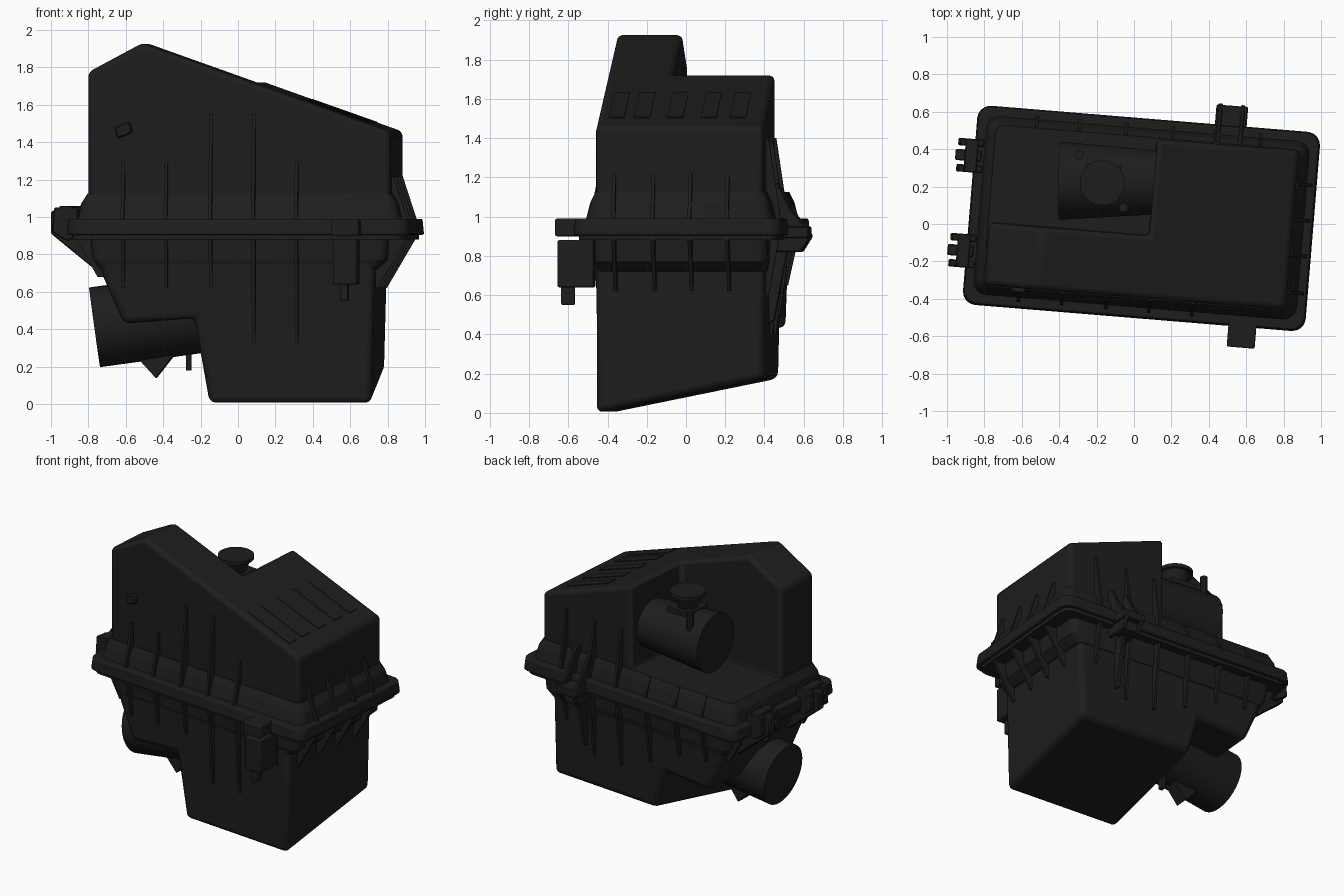
import bpy, bmesh, math
from mathutils import Vector, Matrix

if "Cube" in bpy.data.objects:
    bpy.data.objects.remove(bpy.data.objects["Cube"])

# The whole box sits slightly turned on the ground plan
M = Matrix.Translation((0.04, 0.03, 0)) @ Matrix.Rotation(math.radians(-4.7), 4, 'Z')
mat = bpy.data.materials.new("black plastic")
mat.diffuse_color = (0.0125, 0.0125, 0.0125, 1)
mat.use_nodes = True
mat.node_tree.nodes["Principled BSDF"].inputs["Base Color"].default_value = mat.diffuse_color


def loft(bm, a, b):
    va = [bm.verts.new(p) for p in a]
    vb = [bm.verts.new(p) for p in b]
    n = len(va)
    bm.faces.new(va)
    bm.faces.new(vb[::-1])
    for i in range(n):
        bm.faces.new((va[i], vb[i], vb[(i + 1) % n], va[(i + 1) % n]))


def box(bm, x0, x1, y0, y1, z0, z1):
    r = [(x0, y0), (x1, y0), (x1, y1), (x0, y1)]
    loft(bm, [(x, y, z0) for x, y in r], [(x, y, z1) for x, y in r])


def rrect(x0, x1, y0, y1, r, z, n=4):
    pts = []
    for k, (cx, cy) in enumerate([(x1 - r, y1 - r), (x0 + r, y1 - r), (x0 + r, y0 + r), (x1 - r, y0 + r)]):
        for i in range(n + 1):
            a = math.pi / 2 * (k + i / n)
            pts.append((cx + r * math.cos(a), cy + r * math.sin(a), z))
    return pts


def cyl(bm, p0, p1, r0, r1, n=28):
    p0, p1 = Vector(p0), Vector(p1)
    d = (p1 - p0).normalized()
    s = d.orthogonal().normalized()
    t = d.cross(s)

    def ring(p, r):
        return [p + r * (s * math.cos(2 * math.pi * i / n) + t * math.sin(2 * math.pi * i / n)) for i in range(n)]
    loft(bm, ring(p0, r0), ring(p1, r1))


def profile_y(bm, pts, y0, y1):
    loft(bm, [(x, y0, z) for x, z in pts], [(x, y1, z) for x, z in pts])


def profile_x(bm, pts, x0, x1):
    loft(bm, [(x0, y, z) for y, z in pts], [(x1, y, z) for y, z in pts])


def finish(name, bm, bevel=0, segs=3):
    bmesh.ops.recalc_face_normals(bm, faces=bm.faces[:])
    me = bpy.data.meshes.new(name)
    bm.to_mesh(me)
    bm.free()
    me.materials.append(mat)
    ob = bpy.data.objects.new(name, me)
    bpy.context.collection.objects.link(ob)
    if bevel:
        m = ob.modifiers.new("round", 'BEVEL')
        m.width, m.segments = bevel, segs
        m.limit_method, m.angle_limit = 'ANGLE', math.radians(18)
    return ob


def roof(u):
    return 1.925 - 0.352 * (u + 0.52)


# Lid: sloping profile with a pocket cut out of the rear left
bm = bmesh.new()
profile_y(bm, [(-.81, 1.0), (-.81, 1.775), (-.52, 1.93), (.81, roof(.81)), (.81, 1.0)], -.425, .43)
lid = finish("lid", bm)
bm = bmesh.new()
box(bm, -1.2, .05, -.09, .8, 1.11, 2.3)
cutter = finish("pocket_cutter", bm)
cutter.hide_render = True
bo = lid.modifiers.new("pocket", 'BOOLEAN')
bo.object, bo.operation, bo.solver = cutter, 'DIFFERENCE', 'EXACT'
dg = bpy.context.evaluated_depsgraph_get()
cut_mesh = bpy.data.meshes.new_from_object(lid.evaluated_get(dg))
lid.modifiers.clear()
lid.data = cut_mesh
bpy.data.objects.remove(cutter)
m = lid.modifiers.new("round", 'BEVEL')
m.width, m.segments, m.limit_method = .028, 3, 'ANGLE'
m.angle_limit = math.radians(18)

# Lid skirt flaring out to the flange
bm = bmesh.new()
loft(bm, rrect(-.87, .87, -.48, .485, .07, .97), rrect(-.85, .85, -.455, .46, .06, 1.07))
loft(bm, rrect(-.85, .85, -.455, .46, .06, 1.07), rrect(-.815, .815, -.43, .435, .04, 1.125))
finish("lid_skirt", bm)

# Flange halves
bm = bmesh.new()
loft(bm, rrect(-.92, .92, -.535, .535, .07, .905), rrect(-.912, .912, -.527, .527, .07, .99))
finish("upper_flange", bm, .008, 2)
bm = bmesh.new()
loft(bm, rrect(-.895, .895, -.51, .51, .07, .88), rrect(-.895, .895, -.51, .51, .07, .91))
finish("lower_flange", bm)

# Lower housing: stepped profile, floor rising towards the back
bm = bmesh.new()
profile_y(bm, [(-.76, .9), (-.73, .68), (-.62, .43), (-.24, .46), (-.16, 0), (.71, 0), (.73, .9)], -.43, .43)
for v in bm.verts:
    if v.co.y > 0 and v.co.z < .1:
        v.co.z += .175
finish("lower_housing", bm, .035)
bm = bmesh.new()
loft(bm, rrect(-.75, .735, -.425, .435, .05, .72), rrect(-.785, .79, -.435, .445, .05, .77))
loft(bm, rrect(-.785, .79, -.435, .445, .05, .77), rrect(-.8, .8, -.44, .45, .05, .89))
finish("lower_skirt", bm)

# Triangular stiffening ribs on all sides, above and below the flange
bm = bmesh.new()


def rib(side, p, wall, out, z0, tip, t=.009):
    tri = [(wall - .04, z0), (out, z0), (wall + .012, tip), (wall - .04, tip)]
    if side in ('front', 'back'):
        s = -1 if side == 'front' else 1
        profile_x(bm, [(s * r, z) for r, z in tri], p - t, p + t)
    else:
        s = -1 if side == 'left' else 1
        profile_y(bm, [(s * r, z) for r, z in tri], p - t, p + t)


for u, top, low in [(-.62, 1.29, .62), (-.39, 1.29, .62), (-.15, 1.55, .62), (.08, 1.55, .33), (.31, 1.29, .33)]:
    rib('front', u, .425, .5, .98, top)
    rib('front', u, .43, .48, .89, low)
for u, top, low in [(-.6, 1.12, .65), (-.37, 1.12, .62), (-.12, 1.12, .5), (.13, 1.4, .4), (.36, 1.4, .4), (.6, 1.4, .6)]:
    rib('back', u, .43, .505, .98, top)
    rib('back', u, .43, .495, .89, low)
for v in (-.33, -.13, .06, .25):
    rib('right', v, .81, .9, .98, 1.22)
    rib('right', v, .725, .89, .88, .62)
for v in (-.38, 0, .38):
    rib('left', v, .75, .88, .89, .68)
finish("ribs", bm)

# Low raised slats on the sloping roof
bm = bmesh.new()
for v in (-.33, -.2, -.03, .14, .29):
    a = [(.33, v - .04), (.68, v - .04), (.68, v + .04), (.33, v + .04)]
    loft(bm, [(x, y, roof(x) - .02) for x, y in a], [(x, y, roof(x) + .006) for x, y in a])
finish("roof_slats", bm)

# Outlet duct in the pocket, with its sensor and peg
bm = bmesh.new()
cyl(bm, (.09, .2, 1.38), (-.455, .165, 1.37), .17, .21)
finish("outlet_duct", bm)
bm = bmesh.new()
box(bm, -.32, -.13, .08, .27, 1.48, 1.58)
cyl(bm, (-.225, .172, 1.55), (-.225, .172, 1.67), .06, .1, 20)
cyl(bm, (-.225, .172, 1.665), (-.225, .172, 1.69), .12, .12, 24)
cyl(bm, (-.36, .31, 1.4), (-.36, .31, 1.63), .025, .025, 10)
cyl(bm, (-.1, .05, 1.4), (-.1, .05, 1.6), .025, .025, 10)
finish("sensor", bm)

# Inlet pipe below the left end, with bracket wedge and peg
bm = bmesh.new()
cyl(bm, (-.15, -.07, .5), (-.8, -.12, .41), .215, .215, 32)
finish("inlet_pipe", bm)
bm = bmesh.new()
profile_y(bm, [(-.58, .26), (-.47, .14), (-.36, .28)], -.15, -.05)
box(bm, -.31, -.285, -.1, -.06, .18, .3)
finish("pipe_bracket", bm)

# Spring clips on the left end
bm = bmesh.new()
for v in (-.25, .26):
    profile_y(bm, [(-1.02, 1.03), (-1.02, .91), (-.75, .69), (-.72, .76), (-.88, .9), (-.88, 1.05)], v - .03, v + .03)
    for a in (v - .09, v + .05):
        profile_y(bm, [(-1.0, 1.05), (-1.01, .92), (-.93, .87), (-.87, .9), (-.87, 1.05)], a, a + .04)
    box(bm, -.97, -.9, v - .09, v + .09, .93, 1.06)
finish("left_clips", bm, .006, 1)

# Front latch
bm = bmesh.new()
box(bm, .51, .66, -.645, -.5, .9, .99)
box(bm, .52, .65, -.635, -.45, .64, .88)
box(bm, .56, .6, -.62, -.55, .55, .66)
finish("front_latch", bm, .008, 2)

# Back latch with a hanging strap
bm = bmesh.new()
for u in (.36, .48):
    profile_x(bm, [(.4, .82), (.6, .82), (.65, .9), (.63, .94), (.55, 1.03), (.48, 1.17), (.4, 1.17)], u, u + .025)
box(bm, .35, .52, .5, .64, .89, .95)
box(bm, .38, .49, .48, .6, .82, .9)
profile_x(bm, [(.42, .45), (.46, .47), (.53, .85), (.42, .85)], .42, .45)
finish("back_latch", bm, .006, 1)

# Small tab on the lid front
bm = bmesh.new()
profile_y(bm, [(-.665, 1.48), (-.65, 1.42), (-.57, 1.45), (-.585, 1.51)], -.45, -.4)
finish("lid_tab", bm, .008, 1)

# Turn everything into place and shade smooth with sharp edges kept
for ob in bpy.data.objects:
    ob.matrix_world = M
    ob.select_set(True)
    bpy.context.view_layer.objects.active = ob
bpy.ops.object.shade_smooth_by_angle(angle=math.radians(35))
